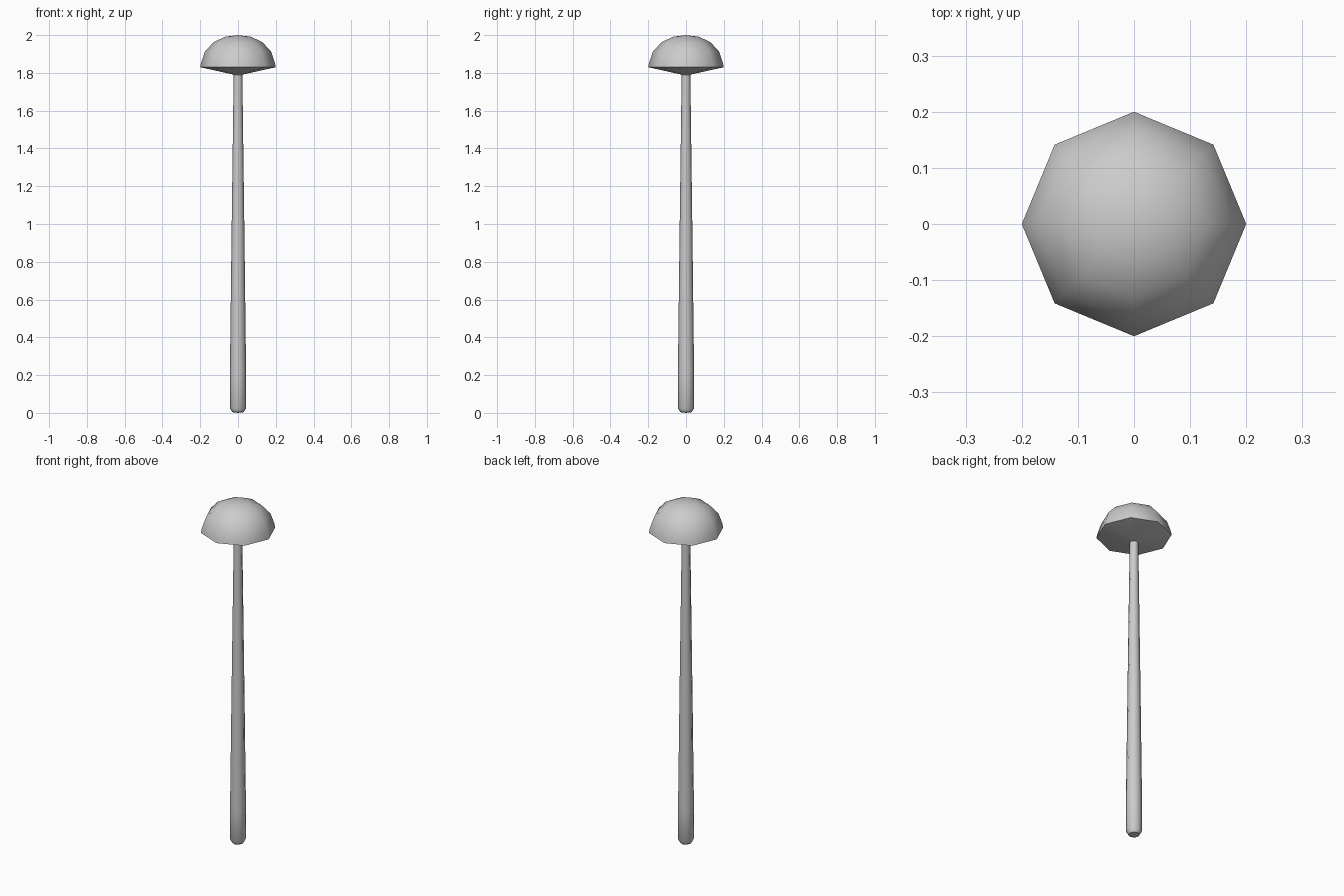
import bpy, bmesh, math

if "Cube" in bpy.data.objects:
    bpy.data.objects.remove(bpy.data.objects["Cube"])

SIDES = 8

def lathe(name, profile, angle=40):
    """Revolve (radius, z) points into an eight-sided closed part."""
    bm = bmesh.new()
    rings = []
    for r, z in profile:
        if r == 0:
            rings.append([bm.verts.new((0, 0, z))] * SIDES)
        else:
            rings.append([bm.verts.new((r * math.cos(k * math.tau / SIDES),
                                        r * math.sin(k * math.tau / SIDES), z))
                          for k in range(SIDES)])
    for a, b in zip(rings, rings[1:]):
        for k in range(SIDES):
            n = (k + 1) % SIDES
            bm.faces.new(list(dict.fromkeys((a[k], a[n], b[n], b[k]))))
    bmesh.ops.recalc_face_normals(bm, faces=bm.faces)
    me = bpy.data.meshes.new(name)
    bm.to_mesh(me)
    bm.free()
    ob = bpy.data.objects.new(name, me)
    bpy.context.collection.objects.link(ob)
    bpy.context.view_layer.objects.active = ob
    ob.select_set(True)
    bpy.ops.object.shade_smooth_by_angle(angle=math.radians(angle))
    ob.select_set(False)
    return ob

# Tapered stem with a rounded foot
lathe("stem", [(0, 0), (0.03, 0.004), (0.043, 0.025), (0.043, 0.2),
               (0.034, 0.95), (0.023, 1.79), (0, 1.8)], 50)

# Domed cap with a shallow conical underside
lathe("cap", [(0, 2.0), (0.07, 1.991), (0.13, 1.962), (0.175, 1.913),
              (0.195, 1.855), (0.2, 1.83), (0.02, 1.79), (0, 1.79)], 50)
